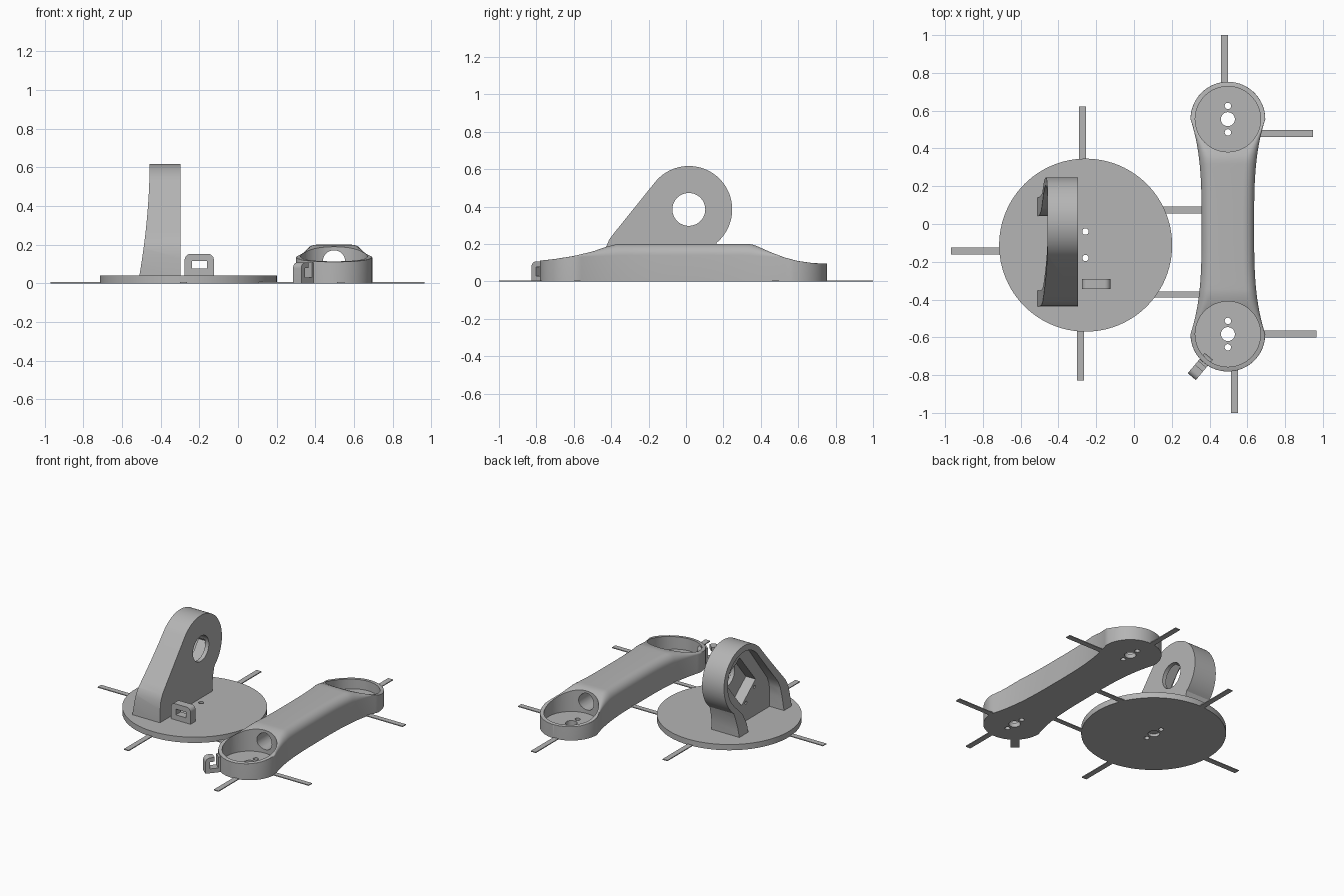
import bpy, bmesh, math
from mathutils import Matrix, Vector

if "Cube" in bpy.data.objects:
    bpy.data.objects.remove(bpy.data.objects["Cube"])

grey = bpy.data.materials.new("light_grey")
grey.diffuse_color = (0.46, 0.46, 0.46, 1)
grey.use_nodes = True
grey.node_tree.nodes["Principled BSDF"].inputs["Base Color"].default_value = grey.diffuse_color


def finish(name, bm):
    bmesh.ops.remove_doubles(bm, verts=bm.verts, dist=1e-5)
    bmesh.ops.recalc_face_normals(bm, faces=bm.faces)
    me = bpy.data.meshes.new(name)
    bm.to_mesh(me)
    bm.free()
    me.materials.append(grey)
    ob = bpy.data.objects.new(name, me)
    bpy.context.collection.objects.link(ob)
    return ob


def prism(name, pts, a, b, axis):
    """Extrude a 2D outline from a to b: (y,z) along x, (x,z) along y, (x,y) along z."""
    put = {"x": lambda p, d: (d, p[0], p[1]), "y": lambda p, d: (p[0], d, p[1]),
           "z": lambda p, d: (p[0], p[1], d)}[axis]
    bm = bmesh.new()
    lo = [bm.verts.new(put(p, a)) for p in pts]
    hi = [bm.verts.new(put(p, b)) for p in pts]
    bm.faces.new(lo)
    bm.faces.new(hi)
    n = len(pts)
    for i in range(n):
        bm.faces.new((lo[i], lo[(i + 1) % n], hi[(i + 1) % n], hi[i]))
    return finish(name, bm)


def arc(cx, cy, r, a0=0, a1=360, n=48):
    m = n if a1 - a0 == 360 else n + 1
    return [(cx + r * math.cos(math.radians(a0 + (a1 - a0) * i / n)),
             cy + r * math.sin(math.radians(a0 + (a1 - a0) * i / n))) for i in range(m)]


def rect(x0, x1, y0, y1):
    return [(x0, y0), (x1, y0), (x1, y1), (x0, y1)]


def rounded_top(x0, x1, z0, z1, r):
    return [(x0, z0), (x1, z0)] + arc(x1 - r, z1 - r, r, 0, 90, 8) + arc(x0 + r, z1 - r, r, 90, 180, 8)


def boolean(ob, cutters, op="DIFFERENCE"):
    for c in cutters:
        m = ob.modifiers.new("cut", "BOOLEAN")
        m.operation, m.object, m.solver = op, c, "EXACT"
        bpy.context.view_layer.objects.active = ob
        bpy.ops.object.modifier_apply(modifier=m.name)
        bpy.data.objects.remove(c)


def smooth(ob, angle=30):
    bpy.ops.object.select_all(action="DESELECT")
    ob.select_set(True)
    bpy.context.view_layer.objects.active = ob
    bpy.ops.object.shade_smooth_by_angle(angle=math.radians(angle))


# Round base plate with two screw holes and a blind recess underneath
base = prism("base_plate", arc(-0.256, -0.112, 0.458, n=96), 0, 0.04, "z")
boolean(base, [prism("c", arc(-0.257, y, 0.017, n=24), -0.1, 0.1, "z") for y in (-0.04, -0.18)]
        + [prism("c", arc(-0.257, -0.11, 0.037, n=32), -0.1, 0.02, "z")])
smooth(base)

# Upright bracket: side outline intersected with its curved front outline
side = [(0.14, 0.035), (0.143, 0.1), (0.152, 0.16)] + arc(0.015, 0.385, 0.232, -50, 140, 48) + \
       [(-0.385, 0.258), (-0.41, 0.225), (-0.427, 0.185), (-0.435, 0.13), (-0.437, 0.035)]
upright = prism("upright_bracket", side, -0.6, -0.297, "x")
front = [(-0.25, 0), (-0.25, 0.7)] + \
        [(-0.457 - 0.055 * (1 - t / 12) ** 1.9, 0.03 + 0.6 * t / 12) for t in range(12, -1, -1)] + [(-0.51, 0)]
boolean(upright, [prism("c", front, -0.6, 0.5, "y")], "INTERSECT")
# Hollow back, slanted motor pocket, shaft hole and screw holes
cavity = [(0.04, 0.02), (0.045, 0.1), (0.075, 0.17)] + arc(0.015, 0.385, 0.19, -45, 140, 40) + \
         [(-0.325, 0.25), (-0.345, 0.2), (-0.352, 0.13), (-0.352, 0.02)]
s, c = math.sin(math.radians(51)), math.cos(math.radians(51))


def slant(u, v):
    return (-0.03 + u * c - v * s, 0.335 + u * s + v * c)


pocket = [slant(u, v) for u, v in rect(-0.14, 0.14, -0.1, 0.1)]
screws = [arc(*slant(u, v), 0.01, n=12) for u in (-0.17, 0.17) for v in (-0.06, 0.06)]
boolean(upright, [prism("c", cavity, -0.7, -0.40, "x"), prism("c", pocket, -0.7, -0.325, "x"),
                  prism("c", arc(0.015, 0.385, 0.088), -0.7, 0, "x")]
        + [prism("c", p, -0.7, -0.36, "x") for p in screws])
smooth(upright)

# Cable loop standing on the base
loop = prism("base_cable_loop", rounded_top(-0.276, -0.125, 0.03, 0.152, 0.03), -0.345, -0.29, "y")
boolean(loop, [prism("c", rect(-0.238, -0.16, 0.076, 0.116), -0.5, 0, "y")])
smooth(loop)

# Arm: lofted sections with round ends, a narrow waist and a raised middle
AX, R, Y0, Y1 = 0.497, 0.198, -0.583, 0.555
HEIGHTS = [(-0.79, 0.11), (-0.7, 0.12), (-0.6, 0.136), (-0.5, 0.16), (-0.42, 0.187), (-0.37, 0.199),
           (-0.34, 0.2), (0.34, 0.2), (0.37, 0.193), (0.45, 0.157), (0.53, 0.127), (0.6, 0.109),
           (0.68, 0.098), (0.76, 0.095)]


def height(y):
    for (a, ha), (b, hb) in zip(HEIGHTS, HEIGHTS[1:]):
        if a <= y <= b:
            return ha + (hb - ha) * (y - a) / (b - a)
    return 0.1


def half_width(y):
    if y < Y0 or y > Y1:
        d = (Y0 - y) if y < Y0 else (y - Y1)
        return max(0.004, math.sqrt(max(0, R * R - d * d)))
    t = abs(y - (Y0 + Y1) / 2) / ((Y1 - Y0) / 2)
    return 0.139 + (R - 0.139) * t ** 3.2


def section(y):
    w, h = half_width(y), height(y)
    r = max(0.002, min(0.06, (h - 0.13) * 0.9))
    r = min(r, w * 0.5)
    pts = [(AX - w, 0), (AX + w, 0)] + arc(AX + w - r, h - r, r, 0, 90, 8) + arc(AX - w + r, h - r, r, 90, 180, 8)
    return [(x, y, z) for x, z in pts]


ends = [math.radians(90 * i / 16) for i in range(17)]
ys = [Y0 - R * math.cos(a) for a in ends] + [Y0 + (Y1 - Y0) * i / 48 for i in range(1, 48)] + \
     [Y1 + R * math.sin(a) for a in ends]
bm = bmesh.new()
rings = [[bm.verts.new(p) for p in section(y)] for y in ys]
for a, b in zip(rings, rings[1:]):
    for i in range(len(a)):
        j = (i + 1) % len(a)
        bm.faces.new((a[i], a[j], b[j], b[i]))
bm.faces.new(rings[0])
bm.faces.new(rings[-1])
arm = finish("arm", bm)
# Round cups at both ends, cable channel between them, shaft and screw holes
cuts = [prism("c", arc(AX, 0.113, 0.058, n=32), Y0, Y1, "y")]
for yc in (Y0, Y1):
    cuts.append(prism("c", arc(AX, yc, 0.173, n=64), 0.03, 0.4, "z"))
    cuts.append(prism("c", arc(AX, yc, 0.037, n=32), -0.1, 0.1, "z"))
    cuts += [prism("c", arc(AX, yc + d, 0.017, n=24), -0.1, 0.1, "z") for d in (-0.07, 0.07)]
boolean(arm, cuts)
smooth(arm)

# Open cable hook on the arm end, built along x and turned to point outwards
hook = prism("arm_cable_hook", rounded_top(0, 0.14, 0.0, 0.107, 0.03), -0.028, 0.028, "y")
boolean(hook, [prism("c", rect(0.03, 0.085, 0.03, 0.078), -0.1, 0.1, "y"),
               prism("c", rect(0.06, 0.085, 0.05, 0.2), -0.1, 0.1, "y")])
hook.data.transform(Matrix.Translation(Vector((0.306, -0.808, 0))) @ Matrix.Rotation(math.radians(50), 4, "Z"))
smooth(hook)

# Thin flat hold-down strips around the parts
strips = [(-0.292, -0.255, 0.33, 0.622), (-0.97, -0.70, -0.162, -0.125), (-0.301, -0.264, -0.828, -0.55),
          (0.13, 0.37, 0.056, 0.092), (0.08, 0.37, -0.39, -0.357), (0.46, 0.497, 0.73, 1.0),
          (0.66, 0.948, 0.461, 0.498), (0.68, 0.966, -0.6, -0.564), (0.513, 0.55, -1.0, -0.76)]
for i, (x0, x1, y0, y1) in enumerate(strips):
    prism(f"hold_down_strip_{i + 1}", rect(x0, x1, y0, y1), 0, 0.006, "z")
